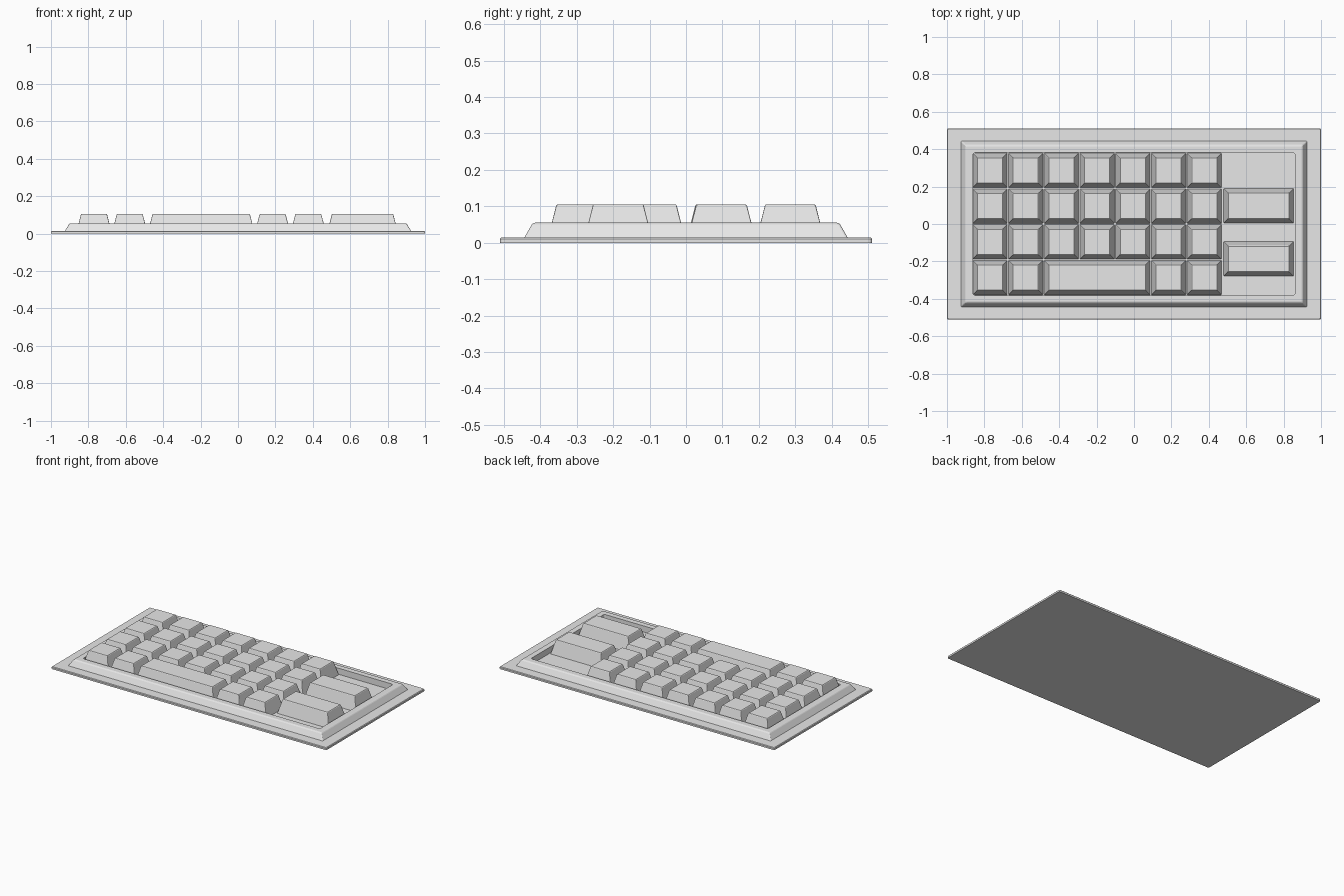
import bpy, bmesh, math

if "Cube" in bpy.data.objects:
    bpy.data.objects.remove(bpy.data.objects["Cube"])

grey = bpy.data.materials.new("light_grey")
grey.diffuse_color = (0.8, 0.8, 0.8, 1)
grey.use_nodes = True
grey.node_tree.nodes["Principled BSDF"].inputs["Base Color"].default_value = grey.diffuse_color


def rounded_rect(hx, hy, r, seg=3):
    pts = []
    for i, (sx, sy) in enumerate([(1, 1), (-1, 1), (-1, -1), (1, -1)]):
        for k in range(seg + 1):
            a = math.pi / 2 * (i + k / seg)
            pts.append((sx * (hx - r) + r * math.cos(a),
                        sy * (hy - r) + r * math.sin(a)))
    return pts


def loft(name, rings, center=(0, 0), cap_bottom=True, cap_top=True, seg=3):
    """Stack rounded rectangles given as (half x, half y, z, corner radius)."""
    bm = bmesh.new()
    loops = [[bm.verts.new((x, y, z)) for x, y in rounded_rect(hx, hy, r, seg)]
             for hx, hy, z, r in rings]
    n = len(loops[0])
    for a, b in zip(loops, loops[1:]):
        for i in range(n):
            j = (i + 1) % n
            bm.faces.new((a[i], a[j], b[j], b[i]))
    if cap_bottom:
        bm.faces.new(loops[0][::-1])
    if cap_top:
        bm.faces.new(loops[-1])
    me = bpy.data.meshes.new(name)
    bm.to_mesh(me)
    bm.free()
    me.materials.append(grey)
    ob = bpy.data.objects.new(name, me)
    ob.location = (center[0], center[1], 0)
    bpy.context.collection.objects.link(ob)
    return ob


def key(name, x, y, hx=0.0925, hy=0.0925):
    t = 0.0225  # taper from base to top
    loft(name, [(hx, hy, 0.014, 0.003),
                (hx - t, hy - t, 0.102, 0.003),
                (hx - t - 0.003, hy - t - 0.003, 0.105, 0.002)],
         (x, y), seg=2)


# thin base plate
loft("base_plate", [(1, 0.511, 0, 0.008), (1, 0.511, 0.011, 0.008),
                    (0.996, 0.507, 0.015, 0.006)])

# raised bevelled frame around the key well
loft("key_frame", [(0.926, 0.444, 0.014, 0.006), (0.904, 0.424, 0.049, 0.006),
                   (0.900, 0.420, 0.053, 0.006), (0.895, 0.415, 0.055, 0.006),
                   (0.861, 0.381, 0.055, 0.012), (0.861, 0.381, 0.014, 0.012)],
     cap_bottom=False, cap_top=False)

# grid of square keys; the bottom row leaves room for the space bar
pitch = 0.191
for row in range(4):
    for col in range(7):
        if row == 3 and col in (2, 3, 4):
            continue
        key(f"key_{row}_{col}", -0.770 + pitch * col, 0.2865 - pitch * row)

# wide keys
key("space_bar", -0.770 + pitch * 3, -0.2865, hx=0.0925 + pitch)
key("wide_key_upper", 0.666, 0.0975, hx=0.187)
key("wide_key_lower", 0.666, -0.186, hx=0.187)
